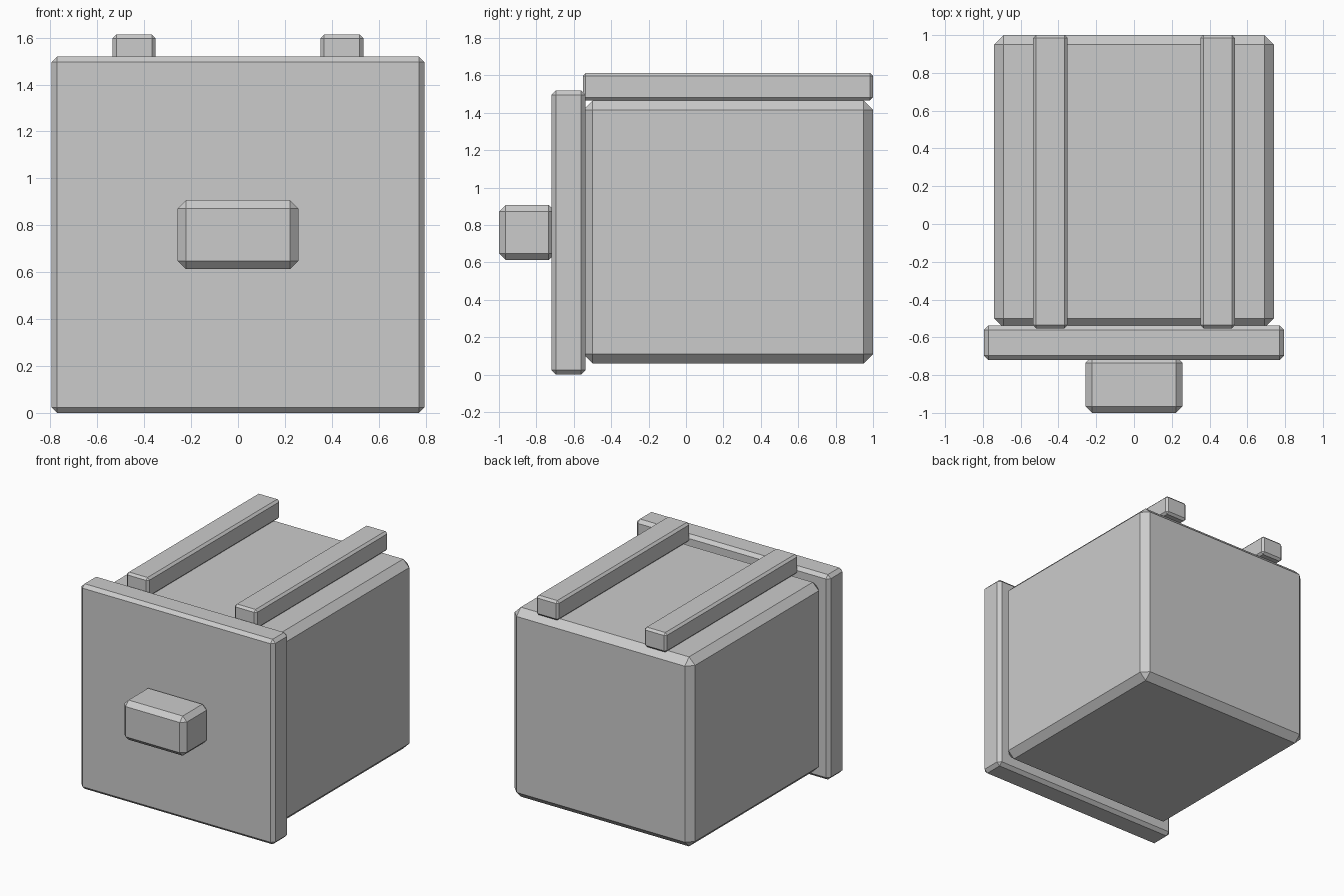
import bpy
import bmesh
from mathutils import Vector

cube = bpy.data.objects.get("Cube")
if cube:
    bpy.data.objects.remove(cube, do_unlink=True)

# Single plain grey finish
grey = bpy.data.materials.new("light_grey")
grey.use_nodes = True
colour = (0.6, 0.6, 0.6, 1)
grey.diffuse_color = colour
grey.node_tree.nodes["Principled BSDF"].inputs["Base Color"].default_value = colour


def chamfered_box(name, low, high, chamfer):
    """Box between two corners with every edge cut flat."""
    low, high = Vector(low), Vector(high)
    centre, size = (low + high) / 2, high - low
    bm = bmesh.new()
    bmesh.ops.create_cube(bm, size=1)
    bmesh.ops.scale(bm, vec=size, verts=bm.verts)
    bmesh.ops.bevel(bm, geom=bm.edges[:], offset=chamfer, offset_type='OFFSET',
                    segments=1, profile=0.5, affect='EDGES')
    mesh = bpy.data.meshes.new(name)
    bm.to_mesh(mesh)
    bm.free()
    mesh.materials.append(grey)
    obj = bpy.data.objects.new(name, mesh)
    obj.location = centre
    bpy.context.collection.objects.link(obj)
    return obj


# Drawer body, front panel and handle
chamfered_box("drawer_body", (-0.74, -0.55, 0.06), (0.74, 1.0, 1.465), 0.05)
chamfered_box("front_panel", (-0.795, -0.72, 0), (0.795, -0.537, 1.52), 0.024)
chamfered_box("handle", (-0.257, -1.0, 0.613), (0.257, -0.70, 0.907), 0.035)

# Pair of runners along the top
for side, x in (("left", 0.443), ("right", -0.443)):
    chamfered_box(side + "_runner", (x - 0.092, -0.552, 1.467),
                  (x + 0.092, 1.0, 1.613), 0.016)
